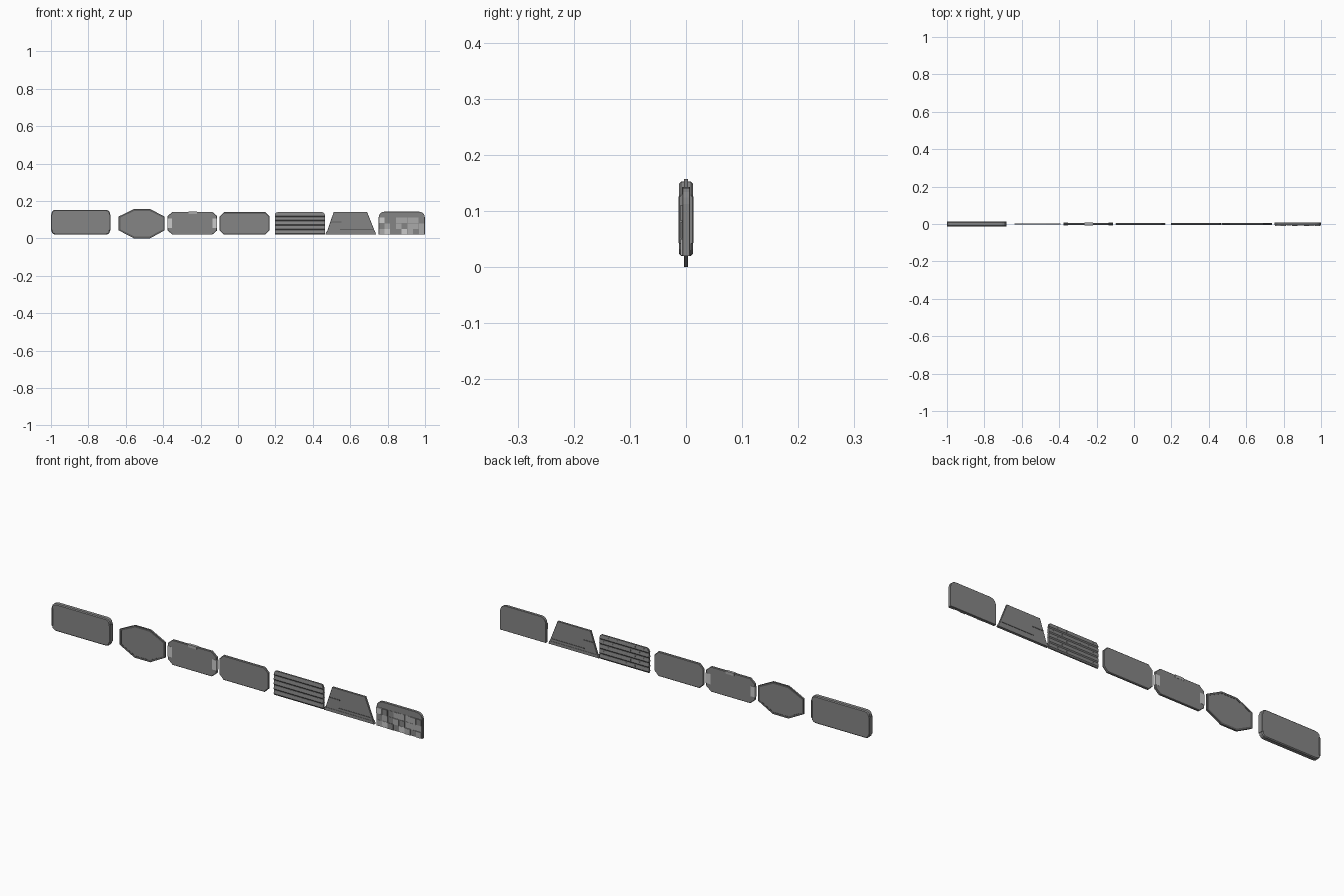
import bpy, bmesh, math, random

if "Cube" in bpy.data.objects:
    bpy.data.objects.remove(bpy.data.objects["Cube"])
random.seed(4)


def grey(name, v):
    m = bpy.data.materials.new(name)
    m.diffuse_color = (v, v, v, 1)
    m.use_nodes = True
    m.node_tree.nodes["Principled BSDF"].inputs["Base Color"].default_value = m.diffuse_color
    return m


base = grey("base_grey", 0.235)
dark = grey("dark_grey", 0.12)
mid = grey("mid_grey", 0.4)
light = grey("light_grey", 0.65)


def finish(name, bm, mat=None):
    bmesh.ops.recalc_face_normals(bm, faces=bm.faces)
    me = bpy.data.meshes.new(name)
    bm.to_mesh(me)
    bm.free()
    ob = bpy.data.objects.new(name, me)
    bpy.context.collection.objects.link(ob)
    me.materials.append(mat or base)
    return ob


def slab(name, pts, y0, y1, bevel=0, mat=None):
    """Extrude an x/z outline along y, optionally chamfering both faces' rims."""
    bm = bmesh.new()
    f = bm.faces.new([bm.verts.new((x, y0, z)) for x, z in pts])
    new = bmesh.ops.extrude_face_region(bm, geom=[f])["geom"]
    verts = [g for g in new if isinstance(g, bmesh.types.BMVert)]
    bmesh.ops.translate(bm, verts=verts, vec=(0, y1 - y0, 0))
    # The extrude keeps the outline face as one cap
    if bevel:
        rim = [e for e in bm.edges if abs(e.verts[0].co.y - e.verts[1].co.y) < 1e-6]
        bmesh.ops.bevel(bm, geom=rim, offset=bevel, segments=1, affect='EDGES')
    return finish(name, bm, mat)


def rect(x0, x1, z0, z1):
    return [(x0, z0), (x1, z0), (x1, z1), (x0, z1)]


def rounded(x0, x1, z0, z1, rb, rt, n=4):
    """Rounded rectangle with separate bottom and top corner radii."""
    pts = []
    for cx, cz, r, a in ((x0, z0, rb, 180), (x1, z0, rb, 270), (x1, z1, rt, 0), (x0, z1, rt, 90)):
        if r == 0:
            pts.append((cx, cz))
            continue
        ox = cx + (r if cx == x0 else -r)
        oz = cz + (r if cz == z0 else -r)
        for i in range(n + 1):
            t = math.radians(a + 90 * i / n)
            pts.append((ox + r * math.cos(t), oz + r * math.sin(t)))
    return pts


def chamfered(x0, x1, z0, z1, cx, cz):
    return [(x0 + cx, z0), (x1 - cx, z0), (x1, z0 + cz), (x1, z1 - cz),
            (x1 - cx, z1), (x0 + cx, z1), (x0, z1 - cz), (x0, z0 + cz)]


# Thick rounded panel with edge rails between its corners
slab("rounded_panel", rounded(-0.998, -0.684, 0.02, 0.153, 0.022, 0.022, 3), -0.0125, 0.0125, 0.004)
for i, (a, b) in enumerate(((-1.0, -0.99), (-0.692, -0.682))):
    slab(f"side_rail_{i}", rect(a, b, 0.042, 0.127), -0.0135, 0.0135, 0.002)

# Thin octagonal panel with raised dark rim
octo = [(-0.556, 0.0), (-0.471, 0.0), (-0.392, 0.043), (-0.392, 0.117),
        (-0.471, 0.157), (-0.556, 0.157), (-0.638, 0.117), (-0.638, 0.043)]
slab("octagon_panel", octo, -0.003, 0.003)
rim = [(-0.515 + (x + 0.515) * 0.92, 0.079 + (z - 0.079) * 0.88) for x, z in octo]
for i in range(8):
    j = (i + 1) % 8
    slab(f"octagon_rim_{i}", [octo[i], octo[j], rim[j], rim[i]], -0.004, 0.004, mat=dark)

# Two clipped-corner panels
slab("notched_panel", chamfered(-0.376, -0.112, 0.02, 0.142, 0.026, 0.022), -0.006, 0.006, 0.002)
for i, (a, b) in enumerate(((-0.377, -0.352), (-0.136, -0.111))):
    slab(f"side_clip_{i}", rect(a, b, 0.056, 0.106), -0.0068, 0.0068, mat=light)
slab("top_clip", rect(-0.265, -0.218, 0.13, 0.143), -0.0068, 0.0068, mat=mid)

slab("clipped_panel", chamfered(-0.098, 0.168, 0.02, 0.14, 0.022, 0.022), -0.006, 0.006, 0.003)

# Louvred panel: backing plus wedge slats with dropped undersides
slab("louvre_backing", rounded(0.197, 0.464, 0.02, 0.14, 0, 0.014), -0.0025, 0.0025)
pitch = 0.0235
for k in range(5):
    z = 0.021 + k * pitch
    inset = 0.008 if k == 4 else 0
    bm = bmesh.new()
    prof = [(-0.002, z), (-0.0065, z + 0.006), (-0.004, z + pitch),
            (0.004, z + pitch), (0.0065, z + 0.006), (0.002, z)]
    ends = [[bm.verts.new((x + d * inset * (i in (2, 3)), y, h)) for i, (y, h) in enumerate(prof)]
            for x, d in ((0.197, 1), (0.464, -1))]
    bm.faces.new(ends[0])
    bm.faces.new(ends[1])
    for i in range(6):
        j = (i + 1) % 6
        bm.faces.new((ends[0][i], ends[0][j], ends[1][j], ends[1][i]))
    finish(f"louvre_slat_{k}", bm)
    # Short staggered ribs on the back
    for c in range(5):
        x = 0.222 + c * 0.048 + (k % 2) * 0.024
        slab(f"back_rib_{k}_{c}", rect(x, x + 0.003, z + 0.008, z + 0.018), 0.003, 0.0065)

# Sloped panel with foot bar and seam strips
slab("sloped_panel", [(0.475, 0.034), (0.733, 0.034), (0.69, 0.142), (0.512, 0.142)], -0.005, 0.005, 0.001)
slab("sloped_foot", [(0.467, 0.021), (0.739, 0.021), (0.733, 0.036), (0.473, 0.036)], -0.0065, 0.0065)
for s in (-1, 1):
    slab(f"upper_seam_{s}", rect(0.495, 0.553, 0.086, 0.091), s * 0.004, s * 0.0063, mat=dark)
    slab(f"lower_seam_{s}", rect(0.545, 0.722, 0.046, 0.05), s * 0.004, s * 0.0063, mat=dark)

# Tiled panel: square tiles of uneven height and tone on the front
slab("tiled_panel", rounded(0.752, 0.999, 0.02, 0.143, 0, 0.03), -0.006, 0.0075, 0.001)
step = 0.0306
for r in range(3):
    for c in range(8):
        x, z = 0.753 + c * step, 0.021 + r * step
        slab(f"tile_{r}_{c}", rect(x, x + step - 0.0015, z, z + step - 0.0015), -0.005,
             -random.choice((0.007, 0.0085, 0.01)), mat=random.choice((base, base, mid, light)))
